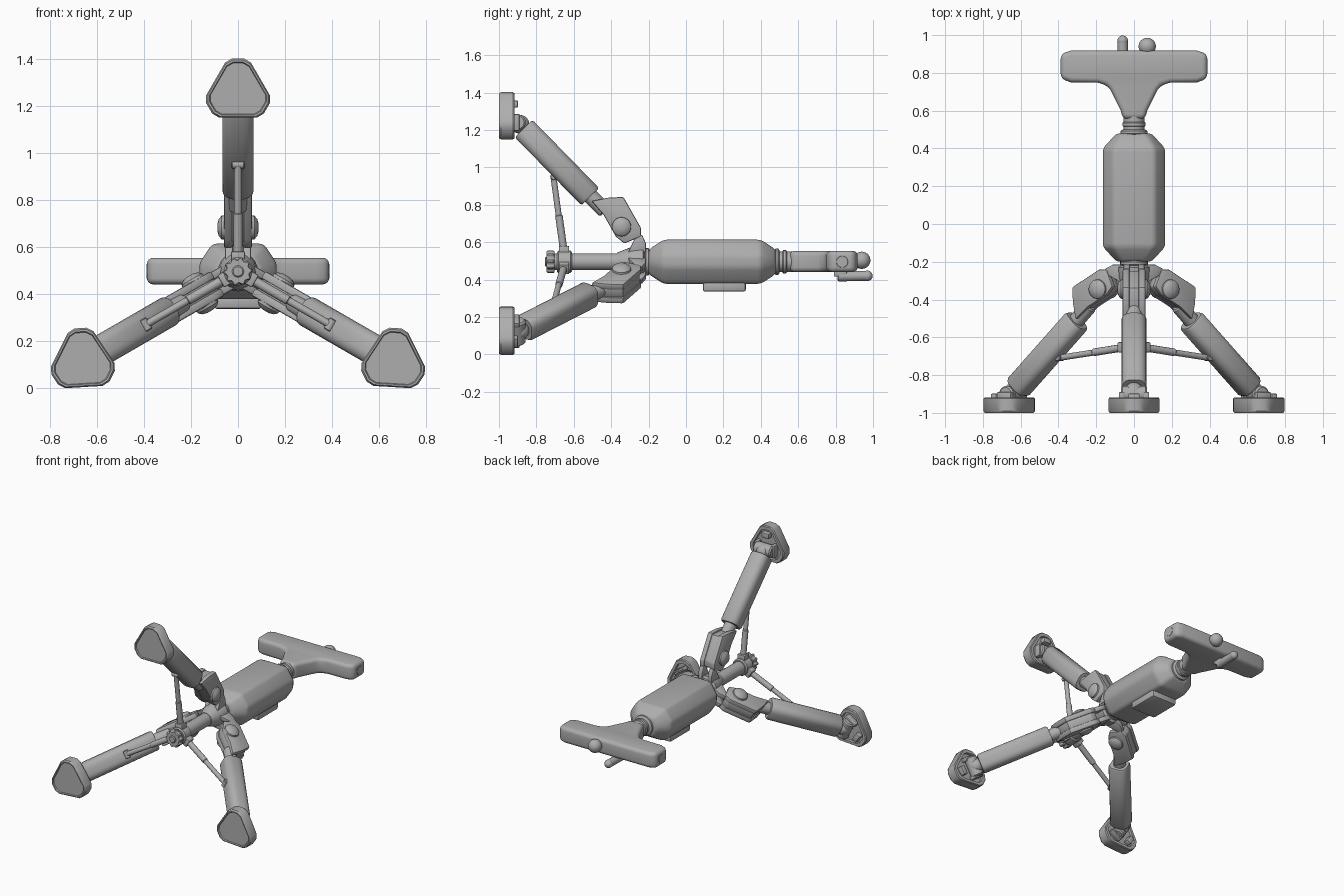
import bpy, bmesh, math
from mathutils import Matrix, Vector

if "Cube" in bpy.data.objects:
    bpy.data.objects.remove(bpy.data.objects["Cube"])

AXIS = 0.495  # height of the central axis, which runs along y
grey = bpy.data.materials.new("mid_grey")
grey.diffuse_color = (0.42, 0.42, 0.42, 1)
grey.use_nodes = True
grey.node_tree.nodes["Principled BSDF"].inputs["Base Color"].default_value = grey.diffuse_color


def finish(name, bm, bevel=0, segs=2, min_angle=25):
    bmesh.ops.recalc_face_normals(bm, faces=bm.faces)
    if bevel:
        sharp = [e for e in bm.edges if len(e.link_faces) == 2
                 and e.calc_face_angle() > math.radians(min_angle)]
        bmesh.ops.bevel(bm, geom=sharp, offset=bevel, segments=segs,
                        profile=0.5, affect='EDGES', clamp_overlap=True)
    me = bpy.data.meshes.new(name)
    bm.to_mesh(me)
    bm.free()
    me.shade_smooth()
    me.set_sharp_from_angle(angle=math.radians(32))
    me.materials.append(grey)
    ob = bpy.data.objects.new(name, me)
    bpy.context.collection.objects.link(ob)
    ob.location.z = AXIS
    return ob


def loft(name, rings, bevel=0, segs=2):
    """Skin closed rings of points and cap both ends."""
    bm = bmesh.new()
    vs = [[bm.verts.new(p) for p in ring] for ring in rings]
    n = len(vs[0])
    for a, b in zip(vs, vs[1:]):
        for i in range(n):
            j = (i + 1) % n
            bm.faces.new((a[i], a[j], b[j], b[i]))
    bm.faces.new(vs[0])
    bm.faces.new(vs[-1][::-1])
    return finish(name, bm, bevel, segs)


def lathe(name, profile, origin=(0, 0, 0), axis=(0, 1, 0), n=24):
    """Turn (distance, radius) pairs about an axis."""
    q = Vector(axis).to_track_quat('Z', 'Y')
    o = Vector(origin)
    return loft(name, [[o + q @ Vector((r * math.cos(2 * math.pi * i / n),
                                        r * math.sin(2 * math.pi * i / n), t))
                        for i in range(n)] for t, r in profile])


def rod(name, p, q, r, n=16):
    d = Vector(q) - Vector(p)
    L = d.length
    c = r * 0.2
    return lathe(name, [(0, r - c), (c, r), (L - c, r), (L, r - c)], p, d, n)


def side_plate(name, pts, x0, x1, bevel=0.006):
    return loft(name, [[(x, y, z) for y, z in pts] for x in (x0, x1)], bevel)


def box(name, lo, hi, bevel=0.006):
    return side_plate(name, [(lo[1], lo[2]), (hi[1], lo[2]), (hi[1], hi[2]),
                             (lo[1], hi[2])], lo[0], hi[0], bevel)


def ball(name, center, r, stretch=(1, 1, 1)):
    bm = bmesh.new()
    bmesh.ops.create_uvsphere(bm, u_segments=24, v_segments=14, radius=r,
                              matrix=Matrix.Translation(center) @ Matrix.Diagonal((*stretch, 1)))
    return finish(name, bm)


# Main body: chamfered block with tapered ends
half = [(0.11, 0.118), (0.165, 0.035), (0.165, -0.03), (0.105, -0.118)]
section = half + [(-x, z) for x, z in reversed(half)]
loft("body", [[(x * s, y, z * s) for x, z in section] for y, s in
              ((-0.2, 0.56), (-0.12, 1), (0.4, 1), (0.48, 0.56))], 0.018, 3)
box("belly_pad", (-0.1, 0.09, -0.16), (0.1, 0.32, -0.1), 0.012)

# Rear neck and its rings
lathe("neck", [(0.46, 0.055), (0.6, 0.055)])
lathe("neck_ring", [(0.472, 0.06), (0.48, 0.072), (0.492, 0.072), (0.5, 0.06)])
lathe("neck_collar", [(0.515, 0.056), (0.52, 0.062), (0.535, 0.062), (0.54, 0.056)])

# T-shaped handle
right = [(0.058, 0.555), (0.07, 0.6), (0.125, 0.71), (0.145, 0.735), (0.19, 0.748),
         (0.335, 0.75), (0.388, 0.77), (0.388, 0.9), (0.335, 0.918)]
outline = right + [(-x, y) for x, y in reversed(right)]
loft("handle", [[(x, y, z) for x, y in outline] for z in (-0.055, 0.058)], 0.026, 4)
for s in (-1, 1):
    lathe("grip_cap", [(0, 0.034), (0.02, 0.034), (0.026, 0.03)],
          (s * 0.364, 0.835, 0), (s, 0, 0))
ball("thumb_ball", (0.07, 0.94, 0.008), 0.046)
ball("lever_tip", (-0.06, 0.97, -0.075), 0.028)
rod("lever", (-0.06, 0.81, -0.078), (-0.06, 0.975, -0.075), 0.027)
box("lever_mount", (-0.085, 0.79, -0.08), (-0.035, 0.86, -0.04))

# Front hub, shaft, collar and lobed end knob
lathe("front_ring", [(-0.222, 0.06), (-0.214, 0.073), (-0.2, 0.073), (-0.19, 0.06)])
lathe("hub", [(-0.37, 0.048), (-0.35, 0.056), (-0.29, 0.08), (-0.23, 0.085), (-0.215, 0.06)])
lathe("shaft", [(-0.73, 0.045), (-0.3, 0.045)])
lathe("strut_collar", [(-0.69, 0.052), (-0.682, 0.06), (-0.618, 0.06), (-0.61, 0.052)])
lobes = []
for i in range(40):
    a = 2 * math.pi * i / 40
    lobes.append((a, 0.062 if i % 4 < 2 else 0.053))
loft("end_knob", [[(r * k * math.cos(a), y, r * k * math.sin(a)) for a, r in lobes]
                  for y, k in ((-0.745, 0.9), (-0.738, 1), (-0.71, 1), (-0.703, 0.9))])
lathe("end_cap", [(-0.755, 0.02), (-0.75, 0.025), (-0.73, 0.025)])

# One leg, pointing straight up from the axis
leg, foot = [], []
bracket = [(-0.505, 0.325), (-0.42, 0.342), (-0.335, 0.347), (-0.24, 0.18),
           (-0.24, 0.135), (-0.33, 0.098), (-0.375, 0.135), (-0.44, 0.25)]
mid = Vector((-0.36, 0.22))
core = [tuple(mid + (Vector(p) - mid) * 0.93) for p in bracket]
leg.append(side_plate("knee_core", core, -0.03, 0.03))
for s in (-1, 1):
    leg.append(side_plate("knee_plate", bracket, s * 0.024, s * 0.06, 0.008))
    leg.append(lathe("knee_pin", [(0, 0.052), (0.012, 0.05), (0.024, 0.036), (0.03, 0.015)],
                     (s * 0.058, -0.345, 0.187), (s, 0, 0)))
    leg.append(side_plate("hub_clevis", [(-0.31, 0.05), (-0.215, 0.05), (-0.215, 0.10),
                                         (-0.235, 0.145), (-0.265, 0.145)],
                          s * 0.022, s * 0.055))
leg.append(rod("knee_link", (0, -0.55, 0.39), (0, -0.43, 0.27), 0.042))

# Tube with a rounded square section
p, q = Vector((0, -0.868, 0.712)), Vector((0, -0.512, 0.348))
d = (q - p).normalized()
u, v = Vector((1, 0, 0)), Vector((1, 0, 0)).cross(d)
rings = []
for t, k in ((0, 0.9), (0.012, 1), (0.497, 1), (0.509, 0.9)):
    ring = []
    for i in range(4):
        for j in range(5):
            a = math.radians(90 * i + 22.5 * j)
            c = math.radians(90 * i + 45)
            e = u * (0.03 * math.cos(c) + 0.045 * math.cos(a)) \
                + v * (0.03 * math.sin(c) + 0.045 * math.sin(a))
            ring.append(p + d * t + e * k)
    rings.append(ring)
leg.append(loft("leg_tube", rings))

# Brace strut with end fittings
leg.append(rod("brace", (0, -0.655, 0.06), (0, -0.708, 0.45), 0.016, 12))
leg.append(rod("brace_sleeve", (0, -0.655, 0.07), (0, -0.68, 0.25), 0.02, 12))
leg.append(rod("brace_pin", (-0.027, -0.708, 0.455), (0.027, -0.708, 0.455), 0.018, 12))
leg.append(box("collar_lug", (-0.03, -0.68, 0.04), (0.03, -0.625, 0.085)))

# Ankle joint
leg.append(rod("ankle_barrel", (-0.07, -0.9, 0.745), (0.07, -0.9, 0.745), 0.043, 20))
leg.append(ball("ankle_ball", (0, -0.888, 0.735), 0.05))

# Foot: truncated triangle with an inset sole and ankle lugs
RF = 0.765
hexa = []
for k in range(3):
    for x in (-0.1, 0.1):
        a = math.radians(120 * k)
        hexa.append((x * math.cos(a) + 0.11 * math.sin(a),
                     x * math.sin(a) - 0.11 * math.cos(a)))
shape = []  # clip each corner for a rounder outline
for i, c in enumerate(hexa):
    c = Vector(c)
    for nb in (hexa[i - 1], hexa[(i + 1) % 6]):
        shape.append(c + (Vector(nb) - c).normalized() * 0.02)
foot.append(loft("foot", [[(s.x * k, y, RF + s.y * k) for s in shape] for y, k in
                          ((-0.992, 0.86), (-1.0, 0.89), (-1.0, 0.95), (-0.99, 1),
                           (-0.925, 1), (-0.918, 0.96), (-0.918, 0.8), (-0.935, 0.78))]))
for s in (-1, 1):
    foot.append(box("foot_lug", (s * 0.052, -0.94, 0.7), (s * 0.08, -0.89, 0.79)))
foot.append(box("foot_clip", (-0.03, -0.94, 0.825), (0.03, -0.898, 0.862)))

# Repeat the leg three times around the axis
up = Matrix.Translation((0, 0, AXIS))
lift = Matrix.Translation((0, 0, RF))
for angle, twist in ((120, 3.5), (-120, -3.5)):
    turn = up @ Matrix.Rotation(math.radians(angle), 4, 'Y')
    lean = lift @ Matrix.Rotation(math.radians(twist), 4, 'Y') @ lift.inverted()
    for ob in leg + foot:
        c = ob.copy()
        bpy.context.collection.objects.link(c)
        c.matrix_world = turn @ lean if ob in foot else turn
